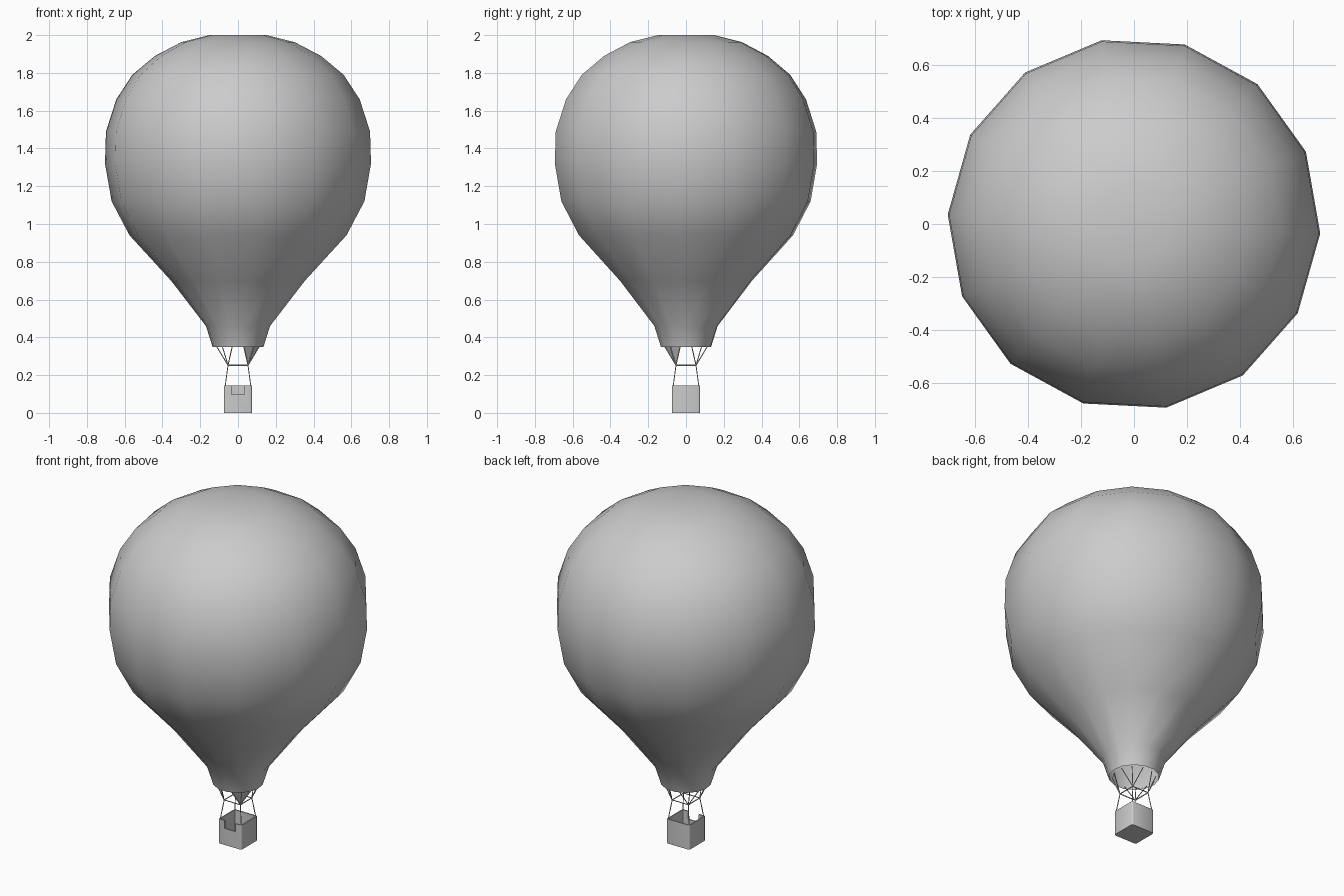
import bpy, bmesh
from math import sin, cos, radians, tau
from mathutils import Vector

if "Cube" in bpy.data.objects:
    bpy.data.objects.remove(bpy.data.objects["Cube"])


def make_object(name, bm, smooth=False):
    mesh = bpy.data.meshes.new(name)
    bm.normal_update()
    bm.to_mesh(mesh)
    bm.free()
    for p in mesh.polygons:
        p.use_smooth = smooth
    ob = bpy.data.objects.new(name, mesh)
    bpy.context.collection.objects.link(ob)
    return ob


def rods(name, pairs, radius, sides=6):
    """Thin straight cylinders between pairs of points."""
    bm = bmesh.new()
    for a, b in pairs:
        a, b = Vector(a), Vector(b)
        d = b - a
        m = d.to_track_quat('Z', 'Y').to_matrix().to_4x4()
        m.translation = (a + b) / 2
        bmesh.ops.create_cone(bm, cap_ends=True, segments=sides, radius1=radius,
                              radius2=radius, depth=d.length, matrix=m)
    return make_object(name, bm)


# Envelope: 14-sided lathe, open at the mouth
profile = [(0.135, 0.35), (0.17, 0.46), (0.355, 0.70), (0.575, 0.94), (0.67, 1.12),
           (0.705, 1.32), (0.70, 1.49), (0.645, 1.66), (0.56, 1.79), (0.44, 1.89),
           (0.30, 1.963), (0.15, 2.0)]
SIDES, START = 14, radians(-2.9)
bm = bmesh.new()
rings = []
for r, z in profile:
    rings.append([bm.verts.new((r * cos(START + tau * i / SIDES),
                                r * sin(START + tau * i / SIDES), z))
                  for i in range(SIDES)])
for lo, hi in zip(rings, rings[1:]):
    for i in range(SIDES):
        j = (i + 1) % SIDES
        bm.faces.new((lo[i], lo[j], hi[j], hi[i]))
crown = bm.verts.new((0, 0, 2.0))
for i in range(SIDES):
    bm.faces.new((rings[-1][i], rings[-1][(i + 1) % SIDES], crown))
make_object("envelope", bm, smooth=True)

# Square burner frame, uprights and three cables per corner
corners = [(1, -1), (1, 1), (-1, 1), (-1, -1)]
F, B, FZ = 0.053, 0.068, 0.252


def rim(deg):
    return Vector((0.117 * cos(radians(deg)), 0.117 * sin(radians(deg)), 0.352))


frame = [Vector((x * F, y * F, FZ)) for x, y in corners]
rods("burner_frame", [(frame[i], frame[(i + 1) % 4]) for i in range(4)], 0.003)
rods("uprights", [(frame[i], (x * B, y * B, 0.14))
                  for i, (x, y) in enumerate(corners)], 0.0025)
rods("cables", [(frame[i], rim(-45 + 90 * i + s))
                for i in range(4) for s in (-30, 0, 30)], 0.0025)

# Fabric scoop at the front right corner
bm = bmesh.new()
apex, a, b, c = [bm.verts.new(p) for p in (frame[0], rim(-75), rim(-45), rim(-15))]
bm.faces.new((apex, b, a))
bm.faces.new((apex, c, b))
make_object("scoop", bm)

# Basket: open box with rounded upright edges and a step notch in front
bm = bmesh.new()
bmesh.ops.create_cube(bm, size=1)
bmesh.ops.scale(bm, vec=(0.15, 0.15, 0.144), verts=bm.verts)
bmesh.ops.translate(bm, vec=(0, 0, 0.072), verts=bm.verts)
upright = [e for e in bm.edges if abs(e.verts[0].co.z - e.verts[1].co.z) > 0.1]
bmesh.ops.bevel(bm, geom=upright, offset=0.01, segments=2, profile=0.5, affect='EDGES')
bm.normal_update()
bmesh.ops.delete(bm, geom=[f for f in bm.faces if f.normal.z > 0.9], context='FACES_ONLY')
basket = make_object("basket", bm)

bm = bmesh.new()
bmesh.ops.create_cube(bm, size=1)
bmesh.ops.scale(bm, vec=(0.07, 0.06, 0.1), verts=bm.verts)
bmesh.ops.translate(bm, vec=(0, -0.08, 0.147), verts=bm.verts)
cutter = make_object("notch_cutter", bm)
cutter.hide_render = True

shell = basket.modifiers.new("shell", 'SOLIDIFY')
shell.thickness = 0.007
shell.offset = -1
notch = basket.modifiers.new("notch", 'BOOLEAN')
notch.operation = 'DIFFERENCE'
notch.object = cutter
bpy.context.view_layer.objects.active = basket
basket.select_set(True)
for m in ("shell", "notch"):
    bpy.ops.object.modifier_apply(modifier=m)
bpy.data.objects.remove(cutter)
bpy.ops.object.shade_smooth_by_angle(angle=radians(50))
